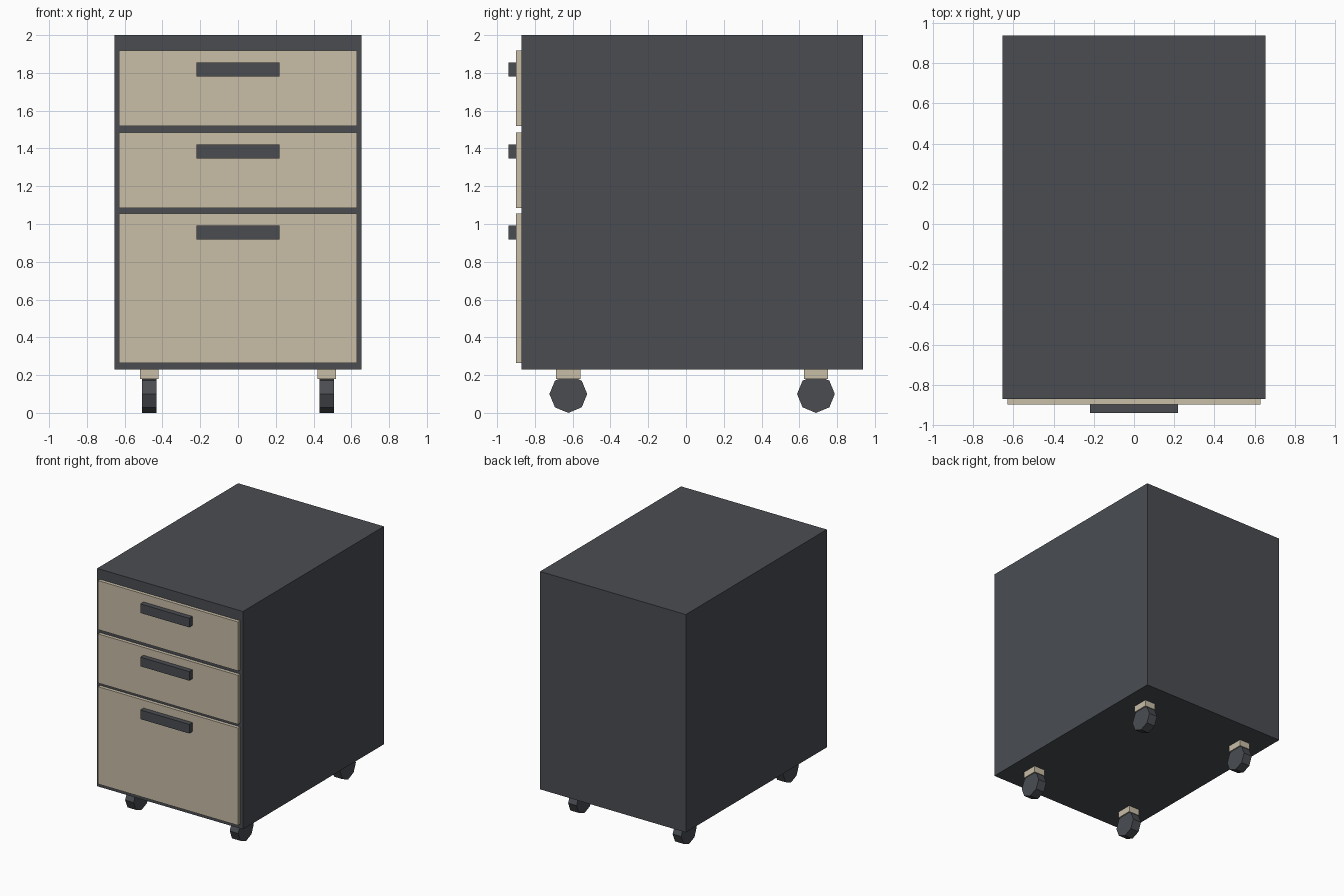
import bpy
import math

if "Cube" in bpy.data.objects:
    bpy.data.objects.remove(bpy.data.objects["Cube"])


def material(name, rgb):
    m = bpy.data.materials.new(name)
    m.diffuse_color = (*rgb, 1.0)
    m.use_nodes = True
    m.node_tree.nodes["Principled BSDF"].inputs["Base Color"].default_value = m.diffuse_color
    return m


charcoal = material("charcoal", (0.068, 0.073, 0.083))
beige = material("warm_beige", (0.58, 0.51, 0.39))


def box(name, x, y, z, mat):
    """Box from (min, max) ranges on each axis."""
    bpy.ops.mesh.primitive_cube_add(
        size=1, location=[(a + b) / 2 for a, b in (x, y, z)])
    ob = bpy.context.object
    ob.name = name
    for v in ob.data.vertices:
        v.co = [c * (b - a) for c, (a, b) in zip(v.co, (x, y, z))]
    ob.data.materials.append(mat)
    return ob


# Cabinet body
BODY_FRONT = -0.872
box("cabinet_body", (-0.655, 0.655), (BODY_FRONT, 0.938), (0.23, 2.0), charcoal)

# Drawer fronts with bar handles
DRAWERS = {"top": (1.52, 1.918), "middle": (1.086, 1.485), "bottom": (0.265, 1.056)}
for label, (low, high) in DRAWERS.items():
    box(label + "_drawer_front", (-0.63, 0.63), (-0.899, BODY_FRONT), (low, high), beige)
    box(label + "_drawer_handle", (-0.22, 0.22), (-0.94, -0.899),
        (high - 0.138, high - 0.064), charcoal)

# Four casters: mounting block and octagonal wheel standing on a corner
for side, x in (("left", -0.47), ("right", 0.47)):
    for end, y in (("front", -0.623), ("back", 0.688)):
        tag = f"{end}_{side}_caster"
        box(tag + "_mount", (x - 0.048, x + 0.048), (y - 0.064, y + 0.064),
            (0.179, 0.23), beige)
        bpy.ops.mesh.primitive_cylinder_add(
            vertices=8, radius=0.1, depth=0.076, location=(x, y, 0.1),
            rotation=(0, math.pi / 2, 0))
        wheel = bpy.context.object
        wheel.name = tag + "_wheel"
        wheel.data.materials.append(charcoal)
